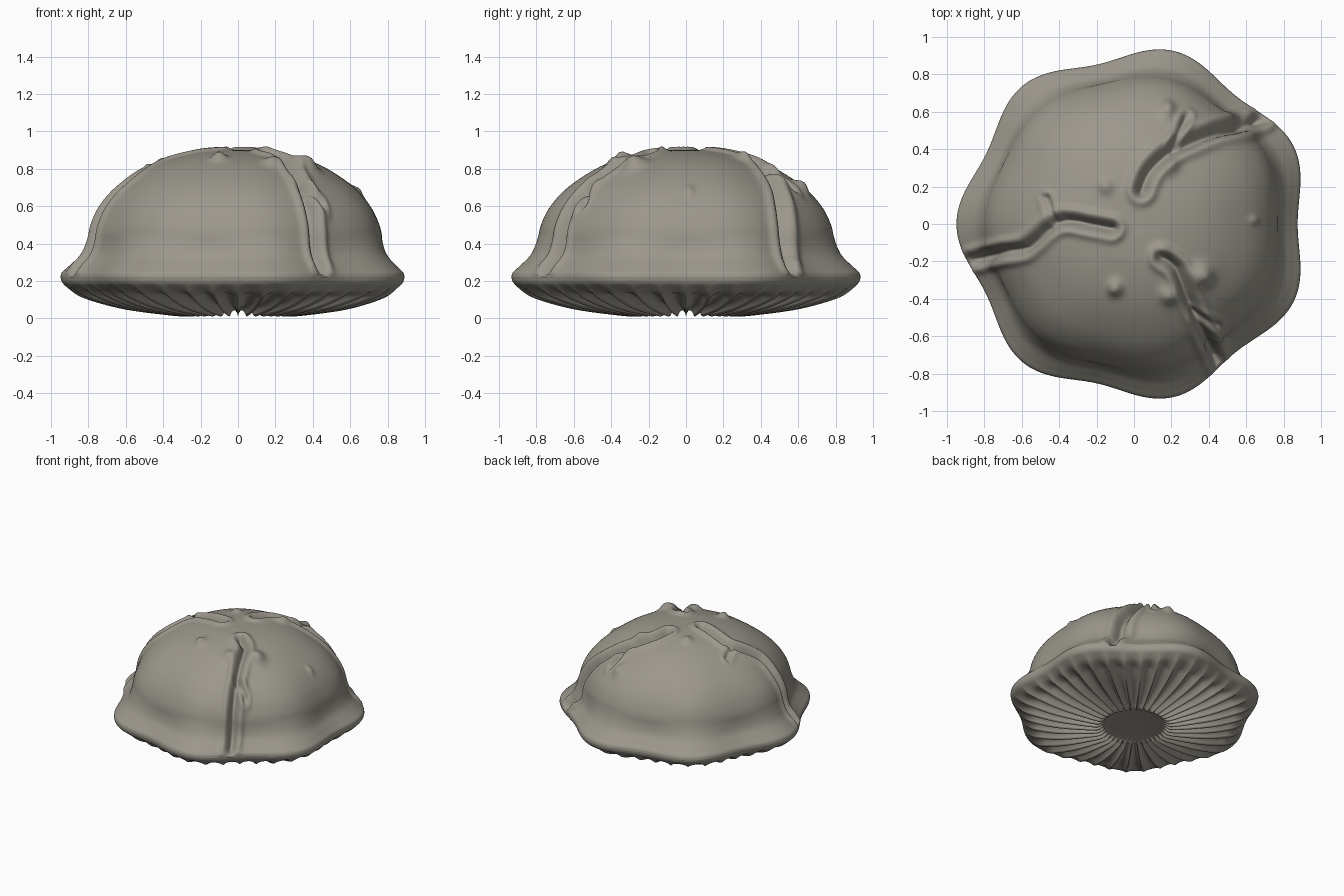
import bpy, bmesh, math
from mathutils import Vector

if "Cube" in bpy.data.objects:
    bpy.data.objects.remove(bpy.data.objects["Cube"])

SEG, GILLS = 480, 40

mat = bpy.data.materials.new("stone grey brown")
mat.diffuse_color = (0.33, 0.31, 0.265, 1)
mat.use_nodes = True
mat.node_tree.nodes["Principled BSDF"].inputs["Base Color"].default_value = mat.diffuse_color


def spline(pts, n):
    """Catmull-Rom samples through 2D points, n per span."""
    p = [Vector(q) for q in pts]
    p = [2 * p[0] - p[1]] + p + [2 * p[-1] - p[-2]]
    out = []
    for i in range(1, len(p) - 2):
        a, b, c, d = p[i - 1:i + 3]
        for k in range(n):
            t = k / n
            out.append(0.5 * (2 * b + (c - a) * t + (2 * a - 5 * b + 4 * c - d) * t * t
                              + (3 * b - a - 3 * c + d) * t ** 3))
    return out + [p[-2]]


def wave(th):
    return math.cos(7 * (th - math.pi))


def polar_surface(name, rows, point, flip):
    """Centre fan plus rings; rows run from the centre outward."""
    bm = bmesh.new()
    centre = bm.verts.new((0, 0, rows[0].y))
    rings = []
    for i in range(1, len(rows)):
        rings.append([bm.verts.new(point(rows, i, math.tau * j / SEG)) for j in range(SEG)])
    for j in range(SEG):
        k = (j + 1) % SEG
        faces = [(centre, rings[0][j], rings[0][k])]
        faces += [(a[j], b[j], b[k], a[k]) for a, b in zip(rings, rings[1:])]
        for f in faces:
            bm.faces.new(f[::-1] if flip else f).smooth = True
    me = bpy.data.meshes.new(name)
    bm.to_mesh(me)
    bm.free()
    me.materials.append(mat)
    ob = bpy.data.objects.new(name, me)
    bpy.context.collection.objects.link(ob)
    return ob


# cracks seen from above: (path, half width, depth, lip height)
cracks = [
    ([(-.12, -.025), (-.25, 0), (-.38, .02), (-.48, -.04), (-.58, -.13), (-.7, -.15), (-.88, -.2)], .024, .055, .018),
    ([(.04, .18), (.08, .28), (.18, .38), (.3, .44), (.45, .5), (.6, .53), (.69, .57)], .026, .06, .02),
    ([(.15, -.18), (.23, -.24), (.29, -.39), (.37, -.57), (.43, -.7), (.47, -.78)], .024, .055, .018),
    ([(-.43, .02), (-.47, .14)], .014, .025, .008),
    ([(.21, .42), (.28, .57)], .016, .025, .008),
    ([(.33, -.49), (.44, -.54)], .016, .025, .01),
]
# warts: (x, y, radius, height)
bumps = [(-.1, -.34, .05, .04), (.18, -.38, .055, .035), (.36, -.27, .07, .055),
         (-.15, .2, .05, .03), (.18, .61, .05, .035), (.2, .3, .05, .025),
         (.64, .02, .03, .015), (.62, .54, .05, .03), (.15, -.15, .04, .02)]


def seg_dist(p, a, b):
    ab = b - a
    t = max(0, min(1, (p - a).dot(ab) / ab.length_squared))
    return (p - a - ab * t).length


crack_segs = []
for path, w, dep, lip in cracks:
    v = [Vector(q) for q in spline(path, 2)]
    lo = (min(q.x for q in v) - .12, min(q.y for q in v) - .12)
    hi = (max(q.x for q in v) + .12, max(q.y for q in v) + .12)
    crack_segs.append((v, lo, hi, w, dep, lip))


def relief(x, y):
    p, h = Vector((x, y)), 0
    for v, lo, hi, w, dep, lip in crack_segs:
        if lo[0] < x < hi[0] and lo[1] < y < hi[1]:
            d = min(seg_dist(p, a, b) for a, b in zip(v, v[1:]))
            h += lip * math.exp(-((d - 2.4 * w) / w) ** 2) - dep * math.exp(-(d / w) ** 2)
    for bx, by, r, t in bumps:
        h += t * math.exp(-((x - bx) ** 2 + (y - by) ** 2) / (r * r * .6))
    return h


# domed cap with flared wavy rim
def cap_point(rows, i, th):
    r, z = rows[i]
    nxt = rows[min(i + 1, len(rows) - 1)]
    tan = nxt - rows[i - 1]
    nr, nz = Vector((-tan.y, tan.x)).normalized()
    flare = max(0, min(1, (.45 - z) / .2))
    r += wave(th) * (.014 * min(1, r / .75) ** 3 + .023 * flare)
    h = relief(r * math.cos(th), r * math.sin(th)) * min(1, max(0, (z - .22) / .06))
    r, z = r + nr * h, z + nz * h
    return r * math.cos(th), r * math.sin(th), z


cap_rows = spline([(0, .9), (.1, .899), (.22, .887), (.36, .852), (.49, .795), (.63, .7), (.72, .6),
                   (.77, .5), (.793, .4), (.82, .335), (.87, .28), (.905, .245), (.912, .22)], 8)
polar_surface("cap", cap_rows, cap_point, False)


# underside with radial gills
def gill_point(rows, i, th):
    r, z = rows[i]
    groove = abs(math.sin(th * GILLS / 2)) ** .8
    amp = .048 * max(0, min(1, (r - .22) / .08)) * max(0, min(1, (.9 - r) / .16))
    r += wave(th) * .037 * (r / .912) ** 3
    return r * math.cos(th), r * math.sin(th), z + amp * groove


gill_rows = spline([(0, .05), (.12, .05), (.22, .045), (.28, .012), (.4, .02), (.58, .045), (.72, .08),
                    (.82, .118), (.88, .165), (.905, .195), (.912, .22)], 6)
polar_surface("gills", gill_rows, gill_point, True)
